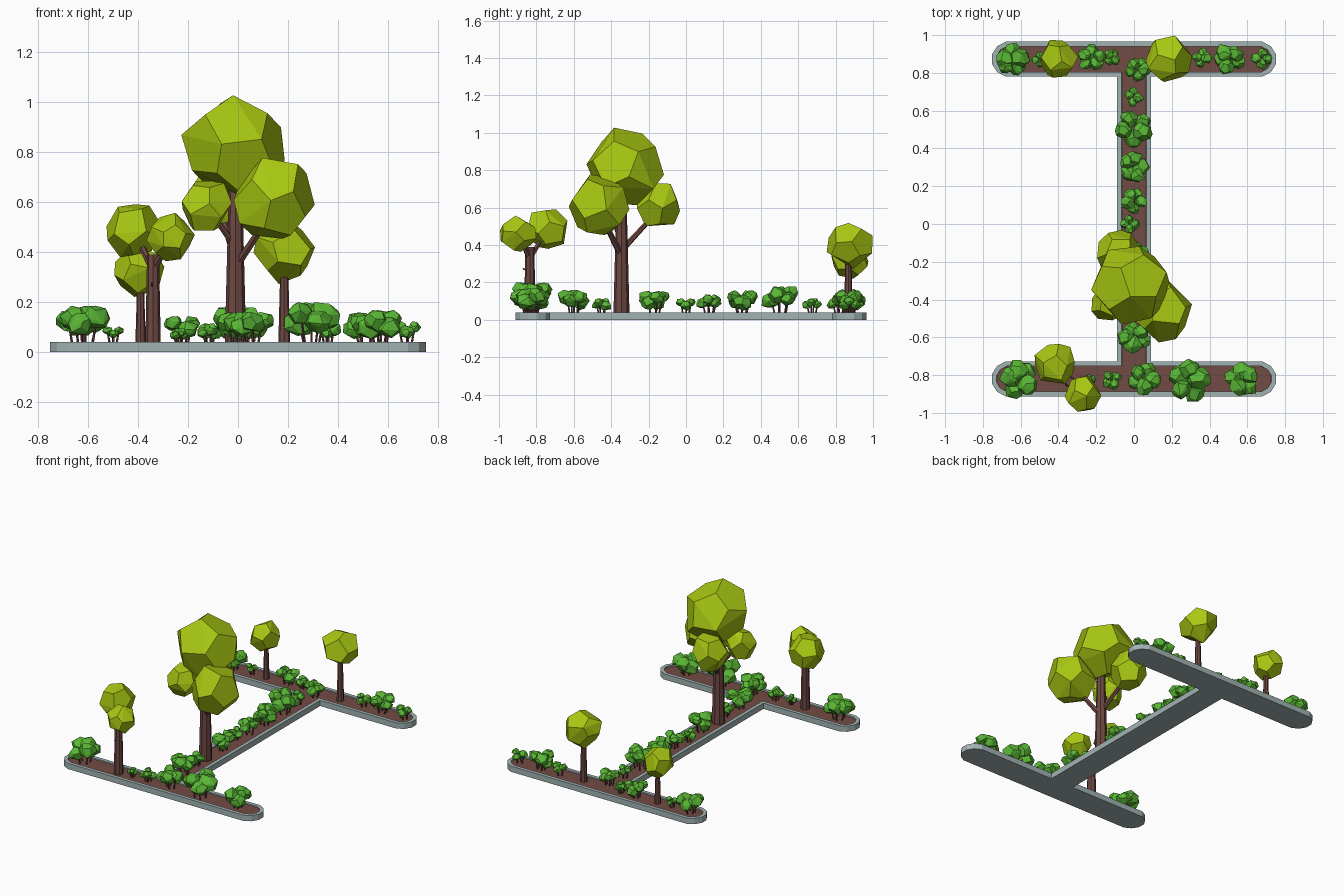
import bpy, bmesh, math, random
from mathutils import Vector, Matrix

random.seed(7)
if "Cube" in bpy.data.objects:
    bpy.data.objects.remove(bpy.data.objects["Cube"])


def material(name, rgb):
    m = bpy.data.materials.new(name)
    m.use_nodes = True
    m.diffuse_color = (*rgb, 1)
    bsdf = m.node_tree.nodes["Principled BSDF"]
    bsdf.inputs["Base Color"].default_value = (*rgb, 1)
    bsdf.inputs["Roughness"].default_value = 0.9
    return m


STONE = material("grey_stone", (0.36, 0.45, 0.45))
SOIL = material("brown_soil", (0.17, 0.07, 0.058))
BARK = material("brown_bark", (0.155, 0.065, 0.055))
LEAF = material("lime_leaf", (0.39, 0.57, 0.006))
BUSH = material("green_bush", (0.10, 0.47, 0.035))


def finish(bm, name, *mats):
    bmesh.ops.recalc_face_normals(bm, faces=bm.faces)
    mesh = bpy.data.meshes.new(name)
    bm.to_mesh(mesh)
    bm.free()
    for m in mats:
        mesh.materials.append(m)
    obj = bpy.data.objects.new(name, mesh)
    bpy.context.collection.objects.link(obj)
    return obj


# Directions of the twenty corners of a dodecahedron
tmp = bmesh.new()
bmesh.ops.create_icosphere(tmp, subdivisions=1, radius=1)
CORNERS = [f.calc_center_median().normalized() for f in tmp.faces]
tmp.free()


def blob(bm, centre, size, jitter):
    """Randomly turned, uneven faceted ball that fills the given half sizes."""
    spin = Matrix.Rotation(random.uniform(0, 6.28), 3, "Z") @ \
        Matrix.Rotation(random.uniform(0, 3.14), 3, "X")
    pts = [spin @ (c + Vector([random.uniform(-jitter, jitter) for _ in range(3)]))
           for c in CORNERS]
    for i in range(3):
        lo, hi = min(p[i] for p in pts), max(p[i] for p in pts)
        for p in pts:
            p[i] = centre[i] + size[i] * (2 * (p[i] - lo) / (hi - lo) - 1)
    part = bmesh.new()
    verts = [part.verts.new(p) for p in pts]
    hull = bmesh.ops.convex_hull(part, input=verts)
    loose = [v for v in part.verts if not v.link_faces]
    bmesh.ops.delete(part, geom=loose, context="VERTS")
    bmesh.ops.dissolve_limit(part, angle_limit=math.radians(9),
                             verts=part.verts, edges=part.edges)
    mesh = bpy.data.meshes.new("part")
    part.to_mesh(mesh)
    part.free()
    bm.from_mesh(mesh)
    bpy.data.meshes.remove(mesh)


def limb(bm, a, b, r1, r2, sides):
    """Tapered stick from a to b."""
    a, b = Vector(a), Vector(b)
    turn = (b - a).to_track_quat("Z", "Y").to_matrix().to_4x4()
    bmesh.ops.create_cone(bm, cap_ends=True, segments=sides, radius1=r1, radius2=r2,
                          depth=(b - a).length,
                          matrix=Matrix.Translation((a + b) / 2) @ turn)


# Planter: I-shaped kerb with a sunken soil bed
HALF, STEM, FRONT, BACK, TOP = 0.0925, 0.09, -0.82, 0.8725, 0.04
end = [(0.68, HALF), (0.725, 0.068), (0.752, 0.025)]
tip = end + [(x, -y) for x, y in reversed(end)]
right = [(x, BACK + y) for x, y in tip] + [(STEM, BACK - HALF), (STEM, FRONT + HALF)] \
    + [(x, FRONT + y) for x, y in tip]
outline = right + [(-x, y) for x, y in reversed(right)]
bm = bmesh.new()
low = [bm.verts.new((x, y, 0)) for x, y in outline]
high = [bm.verts.new((x, y, TOP)) for x, y in outline]
n = len(outline)
bm.faces.new(low)
bed = bm.faces.new(high)
for i in range(n):
    j = (i + 1) % n
    bm.faces.new((low[i], low[j], high[j], high[i]))
bmesh.ops.recalc_face_normals(bm, faces=bm.faces)
bmesh.ops.inset_individual(bm, faces=[bed], thickness=0.025, use_even_offset=True)
bmesh.ops.inset_individual(bm, faces=[bed], thickness=0.0005, depth=-0.008,
                           use_even_offset=True)
bed.material_index = 1
finish(bm, "planter", STONE, SOIL)


# Trees: foot (x, y), trunk top, radii, crown balls (x, y, z, radius), fork height
def tree(name, foot, top, r1, r2, balls, branches=()):
    bm = bmesh.new()
    limb(bm, (*foot, 0.03), (*foot, top), r1, r2, 8)
    for (start, target, r) in branches:
        limb(bm, (*foot, start), target, r, r * 0.75, 6)
    finish(bm, name + "_trunk", BARK)
    bm = bmesh.new()
    for x, y, z, r in balls:
        blob(bm, (x, y, z), (r, r, r), 0.09)
    finish(bm, name + "_crown", LEAF)


tree("large_tree", (-0.01, -0.345), 0.7, 0.043, 0.026,
     [(-0.02, -0.325, 0.82, 0.207), (0.145, -0.465, 0.615, 0.162),
      (-0.125, -0.41, 0.585, 0.1), (-0.08, -0.147, 0.615, 0.115)],
     [(0.34, (0.13, -0.45, 0.55), 0.018), (0.42, (-0.11, -0.4, 0.56), 0.014),
      (0.37, (-0.07, -0.16, 0.57), 0.016)])
tree("front_tree", (-0.34, -0.835), 0.39, 0.031, 0.024,
     [(-0.42, -0.74, 0.485, 0.106), (-0.27, -0.897, 0.46, 0.097)],
     [(0.33, (-0.40, -0.76, 0.45), 0.016), (0.33, (-0.28, -0.885, 0.43), 0.016),
      (0.25, (-0.345, -0.872, 0.275), 0.005)])
tree("back_right_tree", (0.185, 0.868), 0.36, 0.024, 0.015, [(0.185, 0.875, 0.395, 0.123)])
tree("back_left_tree", (-0.39, 0.87), 0.3, 0.021, 0.013, [(-0.395, 0.875, 0.32, 0.1)])


# Bushes: clusters of small blobs on thin stems
def bush(name, x, y, w):
    leaves, stems = bmesh.new(), bmesh.new()
    count = 5 if w > 0.12 else 4
    start = random.uniform(0, 6.28)
    for i in range(count):
        a = start + i * math.tau / count + random.uniform(-0.25, 0.25)
        r = w * random.uniform(0.23, 0.31)
        d = w * 0.53 - r
        h = r * 0.85
        z = 0.045 + w * (0.7 if i % 2 == 0 else 0.55) - h
        cx, cy = x + d * math.cos(a), y + d * math.sin(a)
        blob(leaves, (cx, cy, z), (r, r, h), 0.16)
        limb(stems, (x + (cx - x) * 0.6, y + (cy - y) * 0.6, 0.03), (cx, cy, z),
             0.005, 0.004, 5)
    finish(leaves, name + "_leaves", BUSH)
    finish(stems, name + "_stems", BARK)


beds = {
    "back_bush": [(-0.64, 0.87, 0.17), (-0.5, 0.87, 0.08), (-0.225, 0.88, 0.14),
                  (-0.115, 0.88, 0.09), (0.02, 0.82, 0.13), (0.36, 0.88, 0.1),
                  (0.505, 0.875, 0.16), (0.675, 0.875, 0.11)],
    "middle_bush": [(0, 0.675, 0.1), (0, 0.505, 0.19), (0, 0.3, 0.16), (0, 0.125, 0.13),
                    (-0.02, 0, 0.1), (0, -0.17, 0.155), (0, -0.45, 0.1), (0, -0.6, 0.165)],
    "front_bush": [(-0.61, -0.825, 0.2), (-0.235, -0.83, 0.07), (-0.115, -0.825, 0.1),
                   (0.055, -0.82, 0.165), (0.295, -0.83, 0.22), (0.57, -0.82, 0.175)],
}
for label, spots in beds.items():
    for i, spot in enumerate(spots):
        bush(f"{label}_{i + 1}", *spot)
